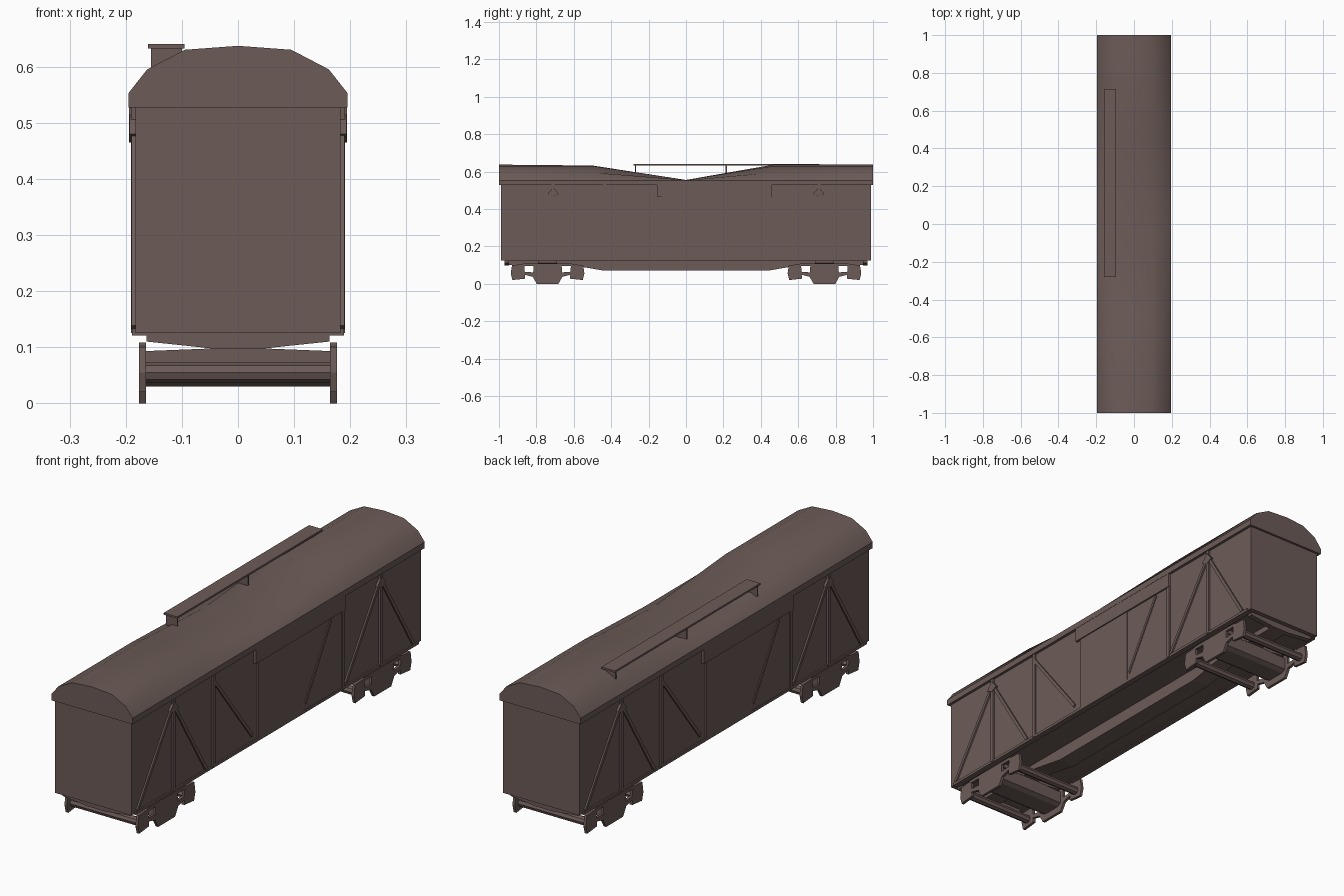
import bpy, bmesh, math
from mathutils import Vector, Matrix

cube = bpy.data.objects.get("Cube")
if cube:
    bpy.data.objects.remove(cube, do_unlink=True)

paint = bpy.data.materials.new("brown_paint")
paint.use_nodes = True
color = (0.15, 0.106, 0.097, 1)
paint.diffuse_color = color
paint.node_tree.nodes["Principled BSDF"].inputs["Base Color"].default_value = color


def finish(name, bm, smooth=False):
    bmesh.ops.recalc_face_normals(bm, faces=bm.faces)
    mesh = bpy.data.meshes.new(name)
    bm.to_mesh(mesh)
    bm.free()
    mesh.materials.append(paint)
    obj = bpy.data.objects.new(name, mesh)
    bpy.context.collection.objects.link(obj)
    if smooth:
        bpy.ops.object.select_all(action="DESELECT")
        obj.select_set(True)
        bpy.context.view_layer.objects.active = obj
        bpy.ops.object.shade_smooth_by_angle(angle=math.radians(35))
    return obj


def loft(bm, sections):
    """Skin a list of matching rings and cap both ends."""
    rings = [[bm.verts.new(p) for p in ring] for ring in sections]
    n = len(rings[0])
    for a, b in zip(rings, rings[1:]):
        for i in range(n):
            j = (i + 1) % n
            bm.faces.new((a[i], a[j], b[j], b[i]))
    bm.faces.new(rings[0])
    bm.faces.new(rings[-1])


def box(bm, x0, x1, y0, y1, z0, z1):
    loft(bm, [[(x, y0, z0), (x, y1, z0), (x, y1, z1), (x, y0, z1)] for x in (x0, x1)])


def plate(bm, outline, x0, x1):
    """Extrude a (y, z) outline along x."""
    loft(bm, [[(x, y, z) for y, z in outline] for x in (x0, x1)])


def bar(bm, start, end, width, x0, x1):
    """Flat bar between two (y, z) points on a side wall."""
    a, b = Vector(start), Vector(end)
    side = (b - a).orthogonal().normalized() * width / 2
    plate(bm, [a + side, b + side, b - side, a - side], x0, x1)


# Body shell
WALL, FLOOR, EAVE = 0.183, 0.125, 0.527
bm = bmesh.new()
box(bm, -WALL, WALL, -0.99, 0.99, FLOOR, EAVE)
finish("body", bm)

# Arched roof with a sagging middle
half = [(0.195, EAVE), (0.195, 0.553), (0.162, 0.595), (0.095, 0.63)]
arch = half + [(0, 0.637)] + [(-x, z) for x, z in reversed(half)]
bm = bmesh.new()
loft(bm, [[(x, y, min(z, top)) for x, z in arch]
          for y, top in ((-1, 0.637), (-0.5, 0.632), (0, 0.555), (0.47, 0.637), (1, 0.637))])
finish("roof", bm, smooth=True)

# Roof walkway and its supports
bm = bmesh.new()
box(bm, -0.16, -0.095, -0.28, 0.715, 0.632, 0.64)
for y in (-0.27, 0.215, 0.7):
    box(bm, -0.155, -0.1, y - 0.003, y + 0.003, 0.585, 0.632)
finish("roof_walkway", bm)

# Side bracing and doors, repeated on the other side by a half turn
for side, angle in (("right", 0), ("left", math.pi)):
    turn = Matrix.Rotation(angle, 4, "Z")

    bm = bmesh.new()
    for y in (-0.71, -0.435, 0.45, 0.71):
        box(bm, WALL, 0.191, y - 0.008, y + 0.008, FLOOR, EAVE)
    for post in (-0.71, 0.71):
        plate(bm, [(post - 0.03, 0.48), (post, 0.515), (post + 0.03, 0.48), (post, 0.465)],
              WALL, 0.193)
        for foot in (-0.245, 0.225):
            bar(bm, (post, 0.5), (post + foot, 0.135), 0.014, WALL, 0.19)
    bar(bm, (-0.435, 0.5), (-0.17, 0.16), 0.014, WALL, 0.19)
    # Lower side rail
    box(bm, WALL - 0.02, 0.189, -0.97, 0.97, FLOOR - 0.004, FLOOR + 0.008)
    bm.transform(turn)
    finish(side + "_bracing", bm)

    bm = bmesh.new()
    box(bm, WALL, 0.189, -0.13, 0.18, FLOOR, 0.465)
    box(bm, WALL, 0.187, 0.18, 0.44, FLOOR, 0.465)
    bar(bm, (0.19, 0.16), (0.37, 0.46), 0.012, WALL, 0.191)
    bm.transform(turn)
    finish(side + "_doors", bm)

    bm = bmesh.new()
    box(bm, WALL, 0.194, -0.155, 0.46, 0.465, EAVE)
    bm.transform(turn)
    finish(side + "_door_header", bm)

# Deep centre sill under the floor
bm = bmesh.new()
belly = [(0.96, FLOOR), (0.96, 0.1), (0.6, 0.098), (0.44, 0.07)]
plate(bm, belly + [(-y, z) for y, z in reversed(belly)], -0.04, 0.04)
finish("centre_sill", bm)

# Sideframe pieces, as (y, z) outlines about the truck centre
basket = [(0.075, 0.105), (0.078, 0.035), (0.058, 0), (-0.058, 0),
          (-0.078, 0.035), (-0.075, 0.105)]
axle_guard = [(0.125, 0.104), (0.19, 0.1), (0.197, 0.055), (0.188, 0.02), (0.12, 0.027)]
link = [(0.07, 0.035), (0.13, 0.05), (0.13, 0.065), (0.07, 0.06)]
top_bar = [(-0.15, 0.094), (0.15, 0.094), (0.13, 0.108), (-0.13, 0.108)]

for end, centre in (("front", -0.74), ("back", 0.74)):
    # Tapered cross beams below the floor
    bm = bmesh.new()
    for y, depth in ((centre, 0.05), (math.copysign(0.958, centre), 0.012)):
        loft(bm, [[(x, y + s * depth, z) for x, z in
                   ((-0.163, FLOOR), (-0.163, 0.11), (-0.04, 0.097),
                    (0.04, 0.097), (0.163, 0.11), (0.163, FLOOR))] for s in (-1, 1)])
    finish(end + "_cross_beams", bm)

    # Truck sideframes
    bm = bmesh.new()
    for s in (-1, 1):
        x0, x1 = s * 0.164, s * 0.176
        plate(bm, basket, x0, x1)
        plate(bm, top_bar, x0, x1)
        for f in (-1, 1):
            for outline in (axle_guard, link):
                plate(bm, [(y * f, z) for y, z in outline], x0, x1)
    bm.transform(Matrix.Translation((0, centre, 0)))
    finish(end + "_truck_sideframes", bm)

    # Truck bolster
    bm = bmesh.new()
    loft(bm, [[(x, centre + y, z) for y, z in
               ((-0.06, 0.04), (-0.04, 0.03), (0.04, 0.03), (0.06, 0.04), (0.06, top), (-0.06, top))]
              for x, top in ((-0.165, 0.093), (-0.04, 0.098), (0.04, 0.098), (0.165, 0.093))])
    finish(end + "_truck_bolster", bm)

    # Axles
    bm = bmesh.new()
    for f in (-1, 1):
        place = Matrix.Translation((0, centre + f * 0.158, 0.055)) @ Matrix.Rotation(math.pi / 2, 4, "Y")
        bmesh.ops.create_cone(bm, cap_ends=True, segments=8, radius1=0.018, radius2=0.018,
                              depth=0.33, matrix=place)
    finish(end + "_axles", bm)
